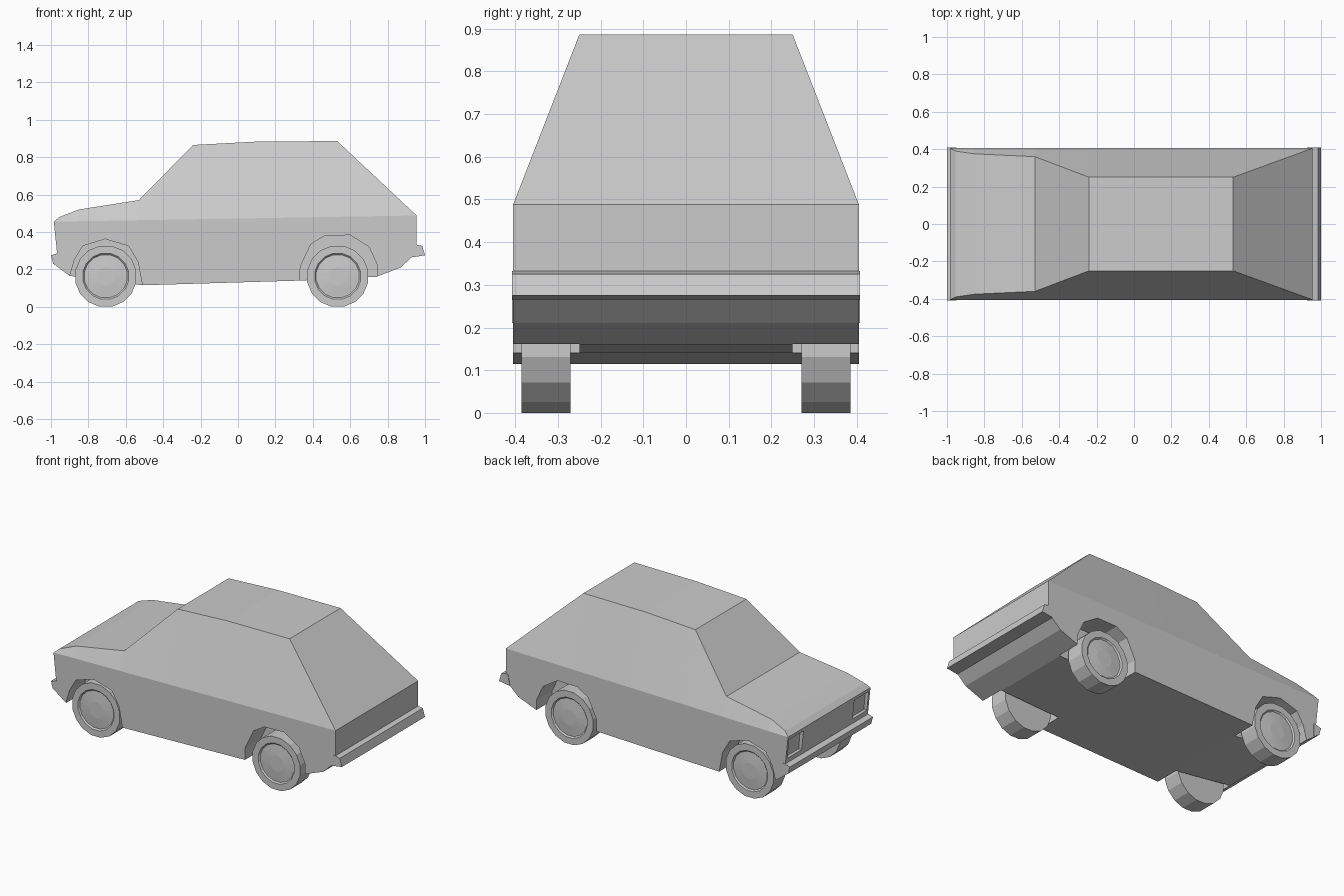
import bpy
import bmesh
from math import cos, sin, pi

if "Cube" in bpy.data.objects:
    bpy.data.objects.remove(bpy.data.objects["Cube"], do_unlink=True)

grey = bpy.data.materials.new("plain grey")
grey.use_nodes = True
grey.diffuse_color = (0.6, 0.6, 0.6, 1)
grey.node_tree.nodes["Principled BSDF"].inputs["Base Color"].default_value = (0.6, 0.6, 0.6, 1)


def finish(bm, name):
    bmesh.ops.recalc_face_normals(bm, faces=bm.faces)
    mesh = bpy.data.meshes.new(name)
    bm.to_mesh(mesh)
    bm.free()
    mesh.materials.append(grey)
    obj = bpy.data.objects.new(name, mesh)
    bpy.context.collection.objects.link(obj)
    return obj


def prism(name, profile, y0, y1):
    """Extrude an (x, z) outline from y0 to y1."""
    bm = bmesh.new()
    rings = [[bm.verts.new((x, y, z)) for x, z in profile] for y in (y0, y1)]
    for ring in rings:
        bm.faces.new(ring)
    n = len(profile)
    for i in range(n):
        j = (i + 1) % n
        bm.faces.new((rings[0][i], rings[0][j], rings[1][j], rings[1][i]))
    return finish(bm, name)


# Body shell: shoulder, bonnet and roof edges as (x, half width, z)
W = 0.405
upper = [(-0.985, W, 0.455), (-0.955, 0.39, 0.48), (-0.85, 0.375, 0.52),
         (-0.53, 0.36, 0.57), (-0.24, 0.25, 0.865), (0.1, 0.25, 0.883),
         (0.53, 0.25, 0.886), (0.955, W, 0.488)]
lower = [(0.955, 0.3), (0.925, 0.262), (0.87, 0.21), (0.74, 0.16), (0.33, 0.14),
         (-0.51, 0.115), (-0.9, 0.165), (-0.985, 0.228), (-0.967, 0.285)]


def belt_z(x):
    return 0.455 + 0.033 * (x + 0.985) / 1.94


bm = bmesh.new()
loops = []
for side in (1, -1):
    top = [bm.verts.new((x, side * y, z)) for x, y, z in upper]
    low = [bm.verts.new((x, side * W, z)) for x, z in lower]
    belt = [top[0]] + [bm.verts.new((x, side * W, belt_z(x))) for x, y, z in upper[1:-1]] + [top[-1]]
    bm.faces.new(belt + low)
    for i in range(len(top) - 1):
        corners = [belt[i], belt[i + 1], top[i + 1], top[i]]
        bm.faces.new(list(dict.fromkeys(corners)))
    loops.append(top + low)
a, b = loops
for i in range(len(a)):
    j = (i + 1) % len(a)
    bm.faces.new((a[i], a[j], b[j], b[i]))
body = finish(bm, "body")

# Cutters for the wheel wells and headlight recesses
front_arch = [(-0.9, 0.05), (-0.898, 0.17), (-0.875, 0.25), (-0.83, 0.325), (-0.71, 0.362),
              (-0.585, 0.325), (-0.535, 0.24), (-0.512, 0.12), (-0.51, 0.05)]
rear_arch = [(0.33, 0.05), (0.333, 0.215), (0.39, 0.335), (0.465, 0.38), (0.6, 0.383),
             (0.7, 0.32), (0.746, 0.22), (0.742, 0.05)]
headlight = [(-1.05, 0.315), (-0.95, 0.315), (-0.96, 0.435), (-1.05, 0.435)]
cutters = []
for s in (1, -1):
    cutters += [prism("front_arch_cutter", front_arch, s * 0.25, s * 0.5),
                prism("rear_arch_cutter", rear_arch, s * 0.25, s * 0.5),
                prism("headlight_cutter", headlight, s * 0.25, s * 0.39)]
for cutter in cutters:
    cutter.hide_render = True
    mod = body.modifiers.new("opening", "BOOLEAN")
    mod.operation = "DIFFERENCE"
    mod.solver = "EXACT"
    mod.object = cutter
bpy.context.view_layer.update()
cut_mesh = bpy.data.meshes.new_from_object(body.evaluated_get(bpy.context.evaluated_depsgraph_get()))
body.modifiers.clear()
body.data = cut_mesh
for cutter in cutters:
    bpy.data.objects.remove(cutter, do_unlink=True)

# Bumpers
prism("front_bumper", [(-0.95, 0.287), (-0.967, 0.285), (-1.0, 0.275), (-0.988, 0.23), (-0.95, 0.21)],
      -0.408, 0.408)
prism("rear_bumper", [(0.94, 0.332), (0.955, 0.332), (0.985, 0.325), (1.0, 0.275), (0.925, 0.264)],
      -0.408, 0.408)


# Wheels: 16-sided tyre with a shallow dished hub
def wheel(name, x, side):
    rings = [(0.166, 0.27), (0.166, 0.385), (0.125, 0.385), (0.117, 0.377), (0.05, 0.383)]
    n = 16
    bm = bmesh.new()
    verts = []
    for r, y in rings:
        angles = [2 * pi * (k + 0.5) / n for k in range(n)]
        verts.append([bm.verts.new((x + r * cos(t), side * y, 0.163 + r * sin(t))) for t in angles])
    for p, q in zip(verts, verts[1:]):
        for k in range(n):
            m = (k + 1) % n
            bm.faces.new((p[k], p[m], q[m], q[k]))
    bm.faces.new(verts[0])
    bm.faces.new(verts[-1])
    finish(bm, name)


for label, x in (("front", -0.707), ("rear", 0.533)):
    wheel(label + "_wheel_a", x, 1)
    wheel(label + "_wheel_b", x, -1)
